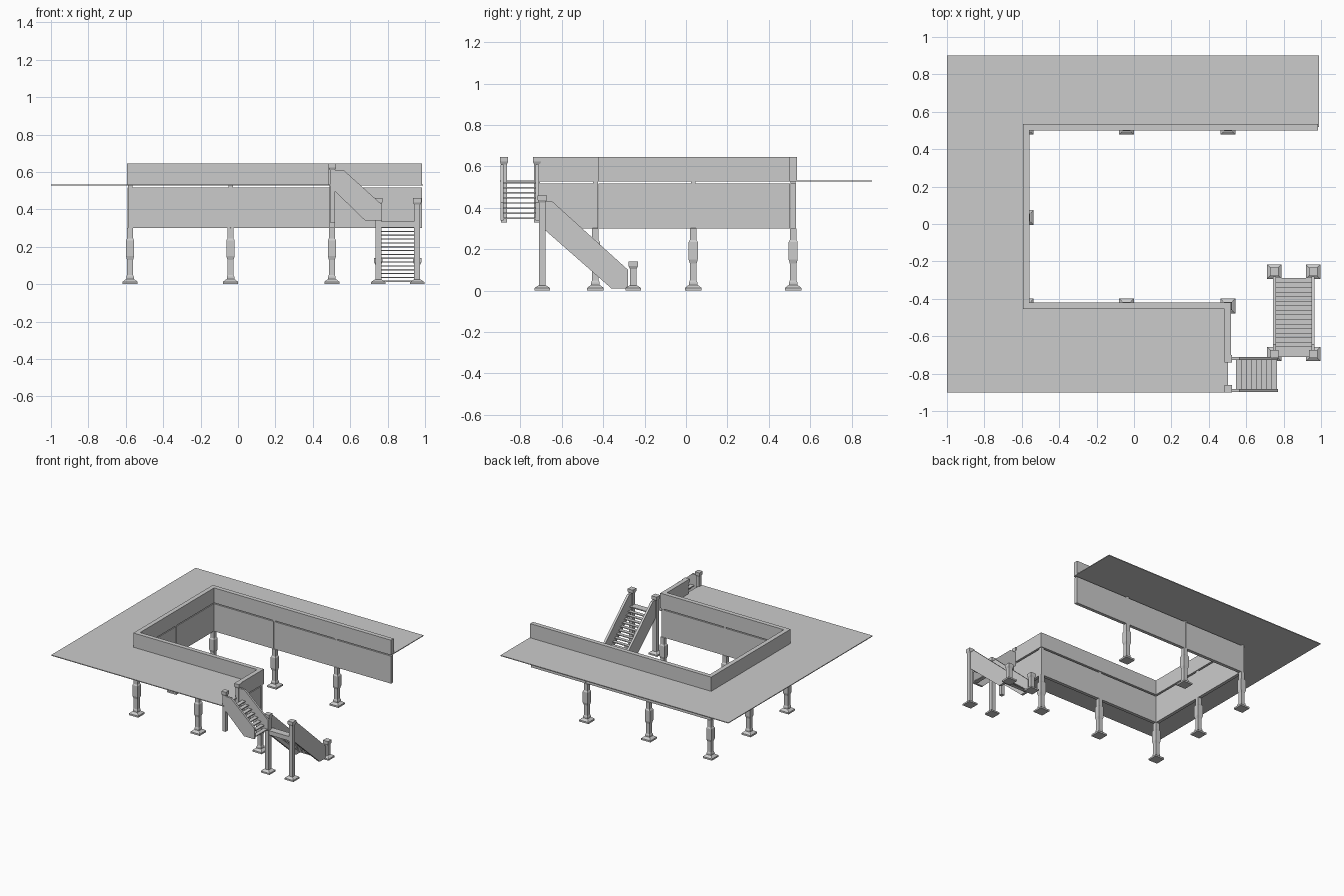
import bpy, bmesh
from mathutils import Vector

cube = bpy.data.objects.get("Cube")
if cube:
    bpy.data.objects.remove(cube, do_unlink=True)

grey = bpy.data.materials.new("plain grey")
grey.use_nodes = True
GREY = (0.6, 0.6, 0.6, 1)
grey.diffuse_color = GREY
grey.node_tree.nodes["Principled BSDF"].inputs["Base Color"].default_value = GREY


def finish(name, bm):
    bmesh.ops.recalc_face_normals(bm, faces=bm.faces)
    mesh = bpy.data.meshes.new(name)
    bm.to_mesh(mesh)
    bm.free()
    mesh.materials.append(grey)
    obj = bpy.data.objects.new(name, mesh)
    bpy.context.collection.objects.link(obj)
    return obj


def add_box(bm, x, y, z):
    """Box from (min, max) ranges."""
    verts = bmesh.ops.create_cube(bm, size=1)["verts"]
    for v in verts:
        v.co = [lo + (c + 0.5) * (hi - lo) for c, (lo, hi) in zip(v.co, (x, y, z))]


def boxes(name, ranges):
    bm = bmesh.new()
    for r in ranges:
        add_box(bm, *r)
    return finish(name, bm)


def prism(name, points, extrude):
    """Flat outline pushed along a vector."""
    bm = bmesh.new()
    face = bm.faces.new([bm.verts.new(p) for p in points])
    new = bmesh.ops.extrude_face_region(bm, geom=[face])["geom"]
    moved = [g for g in new if isinstance(g, bmesh.types.BMVert)]
    bmesh.ops.translate(bm, verts=moved, vec=Vector(extrude))
    return finish(name, bm)


def square_post(name, x, y, profile):
    """Square column swept through (half width, height) steps."""
    bm = bmesh.new()
    rings = [[bm.verts.new((x + sx * w, y + sy * w, z))
              for sx, sy in ((-1, -1), (1, -1), (1, 1), (-1, 1))] for w, z in profile]
    for low, high in zip(rings, rings[1:]):
        for i in range(4):
            j = (i + 1) % 4
            bm.faces.new((low[i], low[j], high[j], high[i]))
    bm.faces.new(rings[0])
    bm.faces.new(rings[-1])
    return finish(name, bm)


# Key levels and lines
DECK, SKIRT_LOW, SKIRT_TOP, RAIL_TOP = 0.527, 0.30, 0.517, 0.645
LEFT, MID, RIGHT, END = -0.577, -0.04, 0.502, 0.985
BACK, SIDE, FRONT, STEP = 0.518, 0.035, -0.438, -0.71

# Thin U-shaped deck
outline = [(-1, -0.9), (RIGHT, -0.9), (RIGHT, FRONT), (LEFT, FRONT),
           (LEFT, BACK), (0.99, BACK), (0.99, 0.9), (-1, 0.9)]
prism("deck", [(x, y, DECK) for x, y in outline], (0, 0, 0.006))

# Parapet around the opening
T = 0.0175
boxes("parapet", [
    ((LEFT - T, END), (BACK - T, BACK + T), (DECK, RAIL_TOP)),
    ((LEFT - T, LEFT + T), (FRONT + T, BACK - T), (DECK, RAIL_TOP)),
    ((LEFT - T, RIGHT + T), (FRONT - T, FRONT + T), (DECK, RAIL_TOP)),
    ((RIGHT - T, RIGHT + T), (STEP - 0.01, FRONT - T), (DECK, RAIL_TOP))])

# Hanging skirt panels, split at the posts
S, GAP = 0.013, 0.0015
panels = []
z = (SKIRT_LOW, SKIRT_TOP)
for y, stops in ((BACK, (LEFT - S, MID, RIGHT, END)), (FRONT, (LEFT - S, MID, RIGHT + S))):
    for a, b in zip(stops, stops[1:]):
        panels.append(((a + GAP, b - GAP), (y - S, y + S), z))
for x, stops in ((LEFT, (FRONT + S, SIDE, BACK - S)), (RIGHT, (STEP, FRONT - S))):
    for a, b in zip(stops, stops[1:]):
        panels.append(((x - S, x + S), (a + GAP, b - GAP), z))
boxes("skirt_panels", panels)

# Supporting posts with stepped shafts
shaft = [(0.04, 0), (0.04, 0.013), (0.025, 0.025), (0.02, 0.027), (0.02, 0.04),
         (0.016, 0.05), (0.016, 0.13), (0.022, 0.15), (0.022, 0.235), (0.016, 0.245),
         (0.016, SKIRT_LOW), (0.012, SKIRT_LOW + 0.002), (0.012, DECK)]
spots = [(x, y) for y in (BACK, FRONT) for x in (LEFT, MID, RIGHT)] + [(LEFT, SIDE)]
for i, (x, y) in enumerate(spots):
    square_post(f"support_post_{i + 1}", x, y, shaft)


# Stair newel posts with caps and optional feet
def newel(name, x, y, low, high, foot):
    base = [(0.038, low), (0.038, low + 0.012), (0.022, low + 0.023)] if foot else [(0.014, low)]
    w = 0.016 if foot else 0.014
    cap = [(w, base[-1][1] + 0.002), (w, high - 0.035), (w + 0.006, high - 0.022),
           (w + 0.006, high)]
    square_post(name, x, y, base + cap)


for side, x in (("right", 0.75), ("left", 0.958)):
    newel(f"landing_newel_{side}", x, -0.695, 0, 0.46, True)
    newel(f"bottom_newel_{side}", x, -0.255, 0, 0.14, True)
for side, y in (("front", -0.88), ("back", -0.72)):
    newel(f"top_newel_{side}", 0.505, y, 0.33, RAIL_TOP, False)

# Upper flight side panels
upper = [(0.515, 0.61), (0.565, 0.61), (0.77, 0.425), (0.77, 0.34), (0.68, 0.34), (0.515, 0.50)]
for side, y in (("front", -0.897), ("back", -0.727)):
    prism(f"upper_stair_panel_{side}", [(x, y, z) for x, z in upper], (0, 0.016, 0))

# Lower flight side panels
lower = [(-0.69, 0.43), (-0.645, 0.43), (-0.28, 0.10), (-0.28, 0.01), (-0.36, 0.01), (-0.69, 0.30)]
for side, x in (("right", 0.742), ("left", 0.948)):
    prism(f"lower_stair_panel_{side}", [(x, y, z) for y, z in lower], (0.018, 0, 0))

# Open treads
N = 8
boxes("upper_treads", [
    ((0.545 + 0.027 * i, 0.576 + 0.027 * i), (-0.882, -0.726),
     (0.518 - 0.0245 * i, 0.525 - 0.0245 * i)) for i in range(N)])
M = 15
boxes("lower_treads", [
    ((0.759, 0.949), (-0.66 + 0.0245 * i, -0.632 + 0.0245 * i),
     (0.30 - 0.0205 * i, 0.306 - 0.0205 * i)) for i in range(M)])

# Small landing at the head of the lower flight
boxes("landing", [((0.759, 0.949), (-0.71, -0.655), (0.328, 0.336)),
                  ((0.759, 0.949), (-0.71, -0.70), (0.302, 0.328))])
